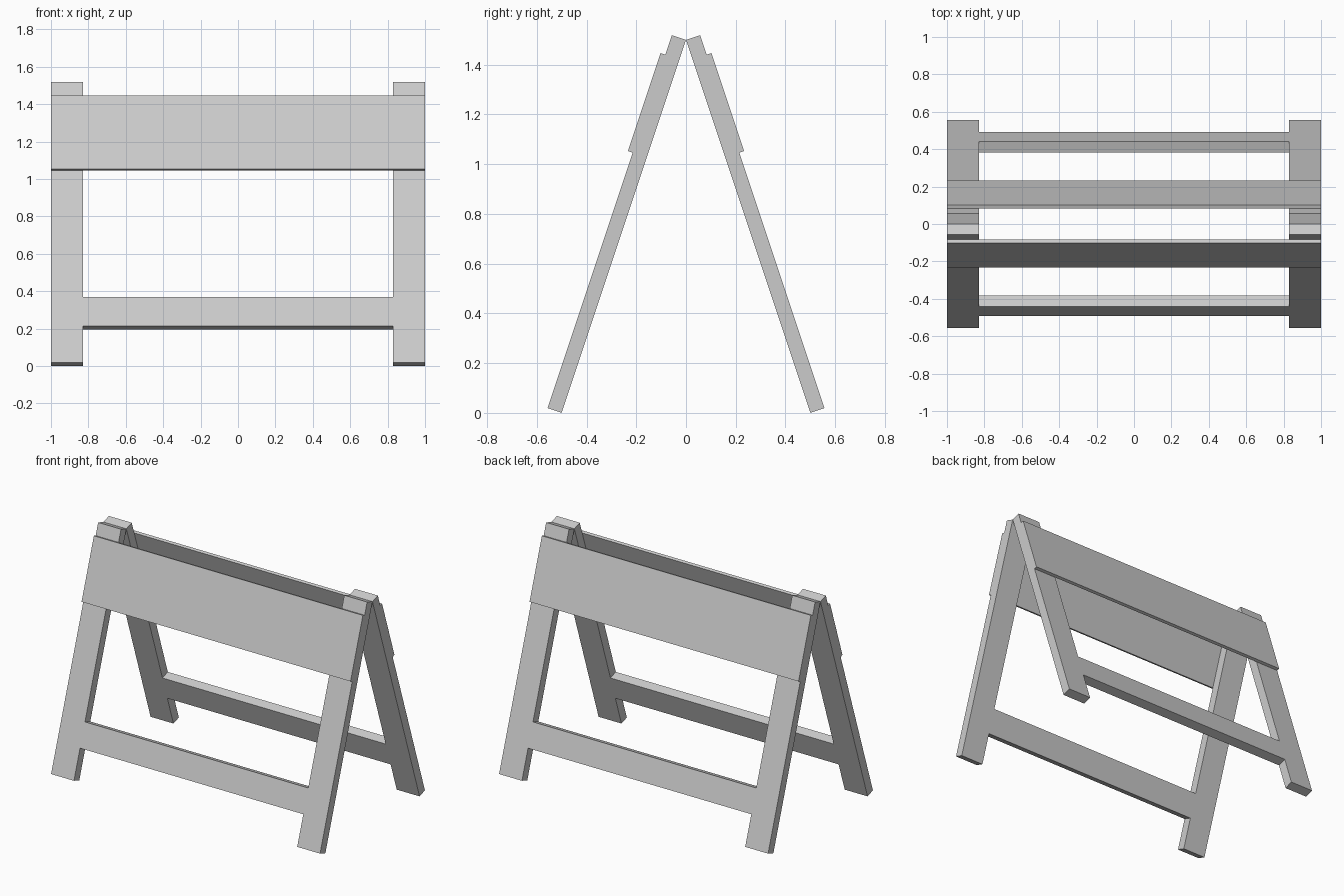
import bpy, bmesh
from mathutils import Vector

if "Cube" in bpy.data.objects:
    bpy.data.objects.remove(bpy.data.objects["Cube"])

APEX = 1.5                                   # height of the hinge line
DOWN = Vector((0, 0.5, -1.5)).normalized()   # along the legs
OUT = Vector((0, 1.5, 0.5)).normalized()     # away from the middle
LENGTH, THICK, BOARD = 1.581, 0.06, 0.02


def slab(name, outline, d0, d1, side):
    """Extrude an outline of (x, distance down the leg) from depth d0 to d1."""
    def place(x, s, d):
        p = Vector((x, 0, APEX)) + DOWN * s + OUT * d
        p.y *= side
        return p
    bm = bmesh.new()
    face = bm.faces.new([bm.verts.new(place(x, s, d0)) for x, s in outline])
    ext = bmesh.ops.extrude_face_region(bm, geom=[face], use_keep_orig=True)
    moved = [g for g in ext["geom"] if isinstance(g, bmesh.types.BMVert)]
    offset = OUT * (d1 - d0)
    offset.y *= side
    bmesh.ops.translate(bm, verts=moved, vec=offset)
    bmesh.ops.recalc_face_normals(bm, faces=bm.faces)
    mesh = bpy.data.meshes.new(name)
    bm.to_mesh(mesh)
    bm.free()
    obj = bpy.data.objects.new(name, mesh)
    bpy.context.collection.objects.link(obj)
    return obj


# H-shaped frame: two legs joined by a low crossbar
right_half = [(0.83, 1.211), (0.83, 0), (1, 0), (1, LENGTH), (0.83, LENGTH), (0.83, 1.376)]
frame = right_half + [(-x, s) for x, s in reversed(right_half)]

# Wide sign board fixed on the outside of the legs
board = [(-1, 0.083), (1, 0.083), (1, 0.498), (-1, 0.498)]

for label, side in (("front", -1), ("back", 1)):
    slab(label + "_leg_frame", frame, 0, THICK, side)
    slab(label + "_board", board, THICK, THICK + BOARD, side)
